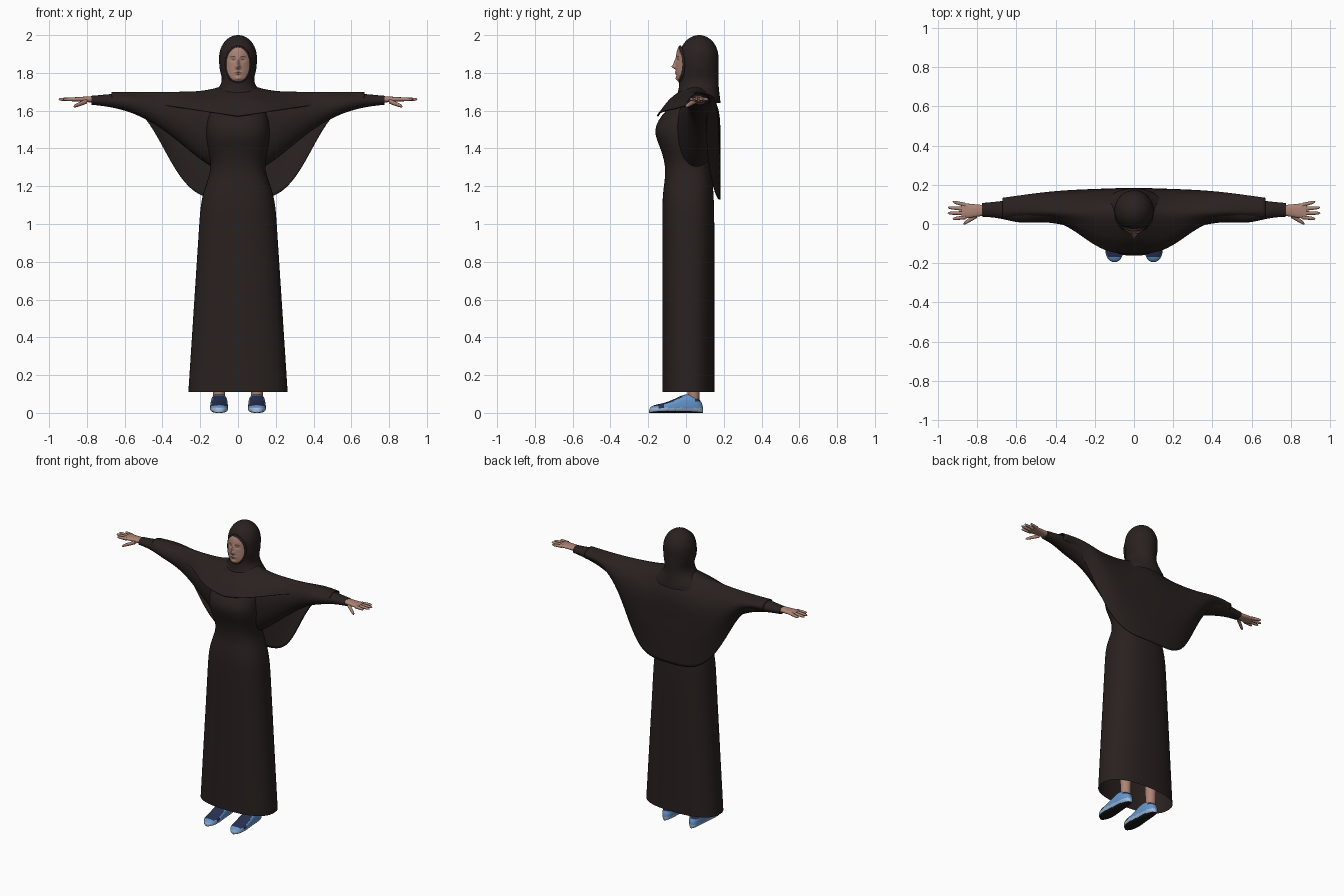
import bpy, bmesh, math

if "Cube" in bpy.data.objects:
    bpy.data.objects.remove(bpy.data.objects["Cube"], do_unlink=True)


def material(name, *rgb):
    m = bpy.data.materials.new(name)
    m.use_nodes = True
    m.diffuse_color = (*rgb, 1)
    bsdf = m.node_tree.nodes["Principled BSDF"]
    bsdf.inputs["Base Color"].default_value = (*rgb, 1)
    bsdf.inputs["Roughness"].default_value = .8
    return m


cloth = material("dark brown cloth", .022, .015, .014)
skin = material("skin", .42, .23, .18)
lip = material("lip", .33, .13, .11)
brow = material("brow", .12, .07, .05)
blue = material("shoe blue", .13, .3, .6)
navy = material("shoe navy", .02, .03, .08)
pale = material("sole pale blue", .36, .5, .7)
black = material("outsole black", .01, .01, .01)


def bell(value, centre, width, power=2):
    """Smooth bump of height one around the centre."""
    return math.exp(-abs((value - centre) / width) ** power)


def surface(name, point, rows, columns, mats, wrap=False, caps=False, rule=None, thickness=0):
    """Grid surface from point(u, v); wrap closes it along v."""
    bm = bmesh.new()
    count = columns if wrap else columns + 1
    grid = [[bm.verts.new(point(i / rows, j / columns)) for j in range(count)]
            for i in range(rows + 1)]
    for a, b in zip(grid, grid[1:]):
        for j in range(columns):
            k = (j + 1) % count
            bm.faces.new((a[j], a[k], b[k], b[j]))
    if caps:
        bm.faces.new(grid[0])
        bm.faces.new(grid[-1])
    bmesh.ops.remove_doubles(bm, verts=bm.verts, dist=1e-5)
    bmesh.ops.recalc_face_normals(bm, faces=bm.faces)
    bm.normal_update()
    if rule:
        for face in bm.faces:
            face.material_index = rule(face.calc_center_median(), face.normal)
    mesh = bpy.data.meshes.new(name)
    bm.to_mesh(mesh)
    bm.free()
    for m in mats:
        mesh.materials.append(m)
    ob = bpy.data.objects.new(name, mesh)
    bpy.context.collection.objects.link(ob)
    bpy.ops.object.select_all(action='DESELECT')
    ob.select_set(True)
    bpy.context.view_layer.objects.active = ob
    bpy.ops.object.shade_smooth_by_angle(angle=math.radians(50))
    if thickness:
        solid = ob.modifiers.new("thickness", 'SOLIDIFY')
        solid.thickness = thickness
        solid.offset = 0


def loft(name, section, axis, mats, power=2, side=1, rows=40, columns=48, **options):
    """section(u) gives the place on the axis, then low and high of both other axes."""
    def point(u, v):
        t, a_low, a_high, b_low, b_high = section(u)
        c, s = math.cos(v * math.tau), math.sin(v * math.tau)
        c = math.copysign(abs(c) ** (2 / power), c)
        s = math.copysign(abs(s) ** (2 / power), s)
        a = (a_low + a_high + c * (a_high - a_low)) / 2
        b = (b_low + b_high + s * (b_high - b_low)) / 2
        x, y, z = {'X': (t, a, b), 'Y': (a, t, b), 'Z': (a, b, t)}[axis]
        return side * x, y, z
    surface(name, point, rows, columns, mats, wrap=True, **options)


def spline(keys, t):
    """Smooth curve through the key points, t from zero to one."""
    last = len(keys) - 1
    i = min(int(t * last), last - 1)
    f = t * last - i
    near = [keys[max(0, min(last, i + d))] for d in (-1, 0, 1, 2)]
    return [b + f / 2 * (c - a + f * (2 * a - 5 * b + 4 * c - d + f * (3 * (b - c) + d - a)))
            for a, b, c, d in zip(*near)]


# Long dress, open at the hem, narrowed at the waist and full at the chest
def dress_section(u):
    z = .11 + 1.57 * u
    shoulder = bell(z, 1.75, .13)
    half = .27 - .065 * z - .04 * bell(z, 1.3, .12) - .06 * shoulder
    front = -.125 - .04 * bell(z, 1.5, .1) + .015 * bell(z, 1.28, .1) + .13 * shoulder
    return z, -half, half, front, .15 - .02 * bell(z, 1.4, .2)


loft("dress", dress_section, 'Z', [cloth], power=2.4, rows=60, columns=64)


# Hood with a domed crown and flared neck
def hood_section(u):
    drop = .36 * u * u
    z = 2 - drop
    dome = math.sqrt(1 - max(0, 1 - drop / .12) ** 2)
    flare = bell(z, 1.64, .06)
    half = .1 * dome - .015 * bell(z, 1.76, .05) + .07 * flare
    return z, -half, half, .07 - .105 * dome - .02 * flare, .07 + .102 * dome + .01 * flare


loft("hood", hood_section, 'Z', [cloth], columns=56)


# Cape: chest edge, over the shoulders, down the back to a rounded hem
def cape_point(u, v):
    x = .67 * abs(2 * u - 1)
    front_y = .03 - .18 * bell(x, 0, .3, 3)
    front_z = 1.57 + .15 * x
    top = 1.695 + .045 * bell(x, 0, .13)
    hem = 1.13 + .51 * (1 - bell(x, 0, .42, 4))
    back = .18 - .11 * x * x
    path = [(front_y, front_z),
            (.6 * front_y + .025, front_z + .62 * (top - front_z)),
            (.07, top),
            (back - .015, .8 * top + .2 * hem),
            (back, .45 * top + .55 * hem),
            (back - .05 * bell(x, .42, .2), hem)]
    y, z = spline(path, v)
    return math.copysign(x, u - .5), y, z


surface("cape", cape_point, 72, 40, [cloth], thickness=.006)

# Face with sculpted features
FACE_Z, FACE_HALF_WIDTH, FACE_HALF_HEIGHT = 1.845, .064, .093
# Features: push outward, distance from middle, height, width, tallness
FEATURES = {
    "nose_tip": (.02, 0, 1.832, .011, .011),
    "nose_bridge": (.012, 0, 1.853, .008, .02),
    "eye_socket": (-.008, .025, 1.87, .014, .009),
    "eyelid": (.004, .025, 1.87, .009, .005),
    "upper_lip": (.006, 0, 1.804, .017, .004),
    "lower_lip": (.006, 0, 1.795, .014, .004),
    "chin": (.008, 0, 1.77, .018, .01),
}


def face_point(u, v):
    r = min(u / .93, 1)
    across, up = r * math.cos(v * math.tau), r * math.sin(v * math.tau)
    x, z = FACE_HALF_WIDTH * across, FACE_Z + FACE_HALF_HEIGHT * up
    y = -.053 + .036 * across ** 2 + .014 * up ** 4
    for push, fx, fz, width, tall in FEATURES.values():
        y -= push * bell(abs(x), fx, width) * bell(z, fz, tall)
    # The outermost ring turns back under the hood
    return x, y + (.04 if u > .93 else 0), z


def face_rule(c, normal):
    x = abs(c.x)
    arch = abs(x - .028)
    if arch < .015 and abs(c.z - 1.886 + 4 * arch ** 2) < .0026:
        return 2
    if math.hypot((x - .025) / .01, (c.z - 1.87) / .0026) < 1:
        return 2
    return int(math.hypot(x / .019, (c.z - 1.8) / .007) < 1)


surface("face", face_point, 44, 96, [skin, lip, brow], wrap=True, rule=face_rule)


# Folded edge of the hood around the face
def rim_point(u, v):
    a, b = u * math.tau, v * math.tau
    r = .007 * math.cos(b)
    y = -.031 + .019 * math.cos(a) ** 2 + .008 * math.sin(b)
    return ((FACE_HALF_WIDTH + r) * math.cos(a), y,
            FACE_Z + (FACE_HALF_HEIGHT + r) * math.sin(a))


surface("hood_edge", rim_point, 56, 10, [cloth], wrap=True)


# Batwing sleeve narrowing to a cuff
def sleeve_section(u):
    x = .06 + .715 * u
    wing = bell(x, 0, .4)
    return (x, .04 - .1 * wing - .02 * bell(x, .58, .1), .1 + .045 * bell(x, .1, .58, 4),
            1.64 - .38 * wing, 1.69 - .012 * bell(x, .8, .1))


def palm_section(u):
    half = .018 - .008 * u
    return .75 + .13 * u, .045 - .02 * u, .095 + .012 * u, 1.66 - half, 1.66 + half


def leg_section(u):
    r = .03 + .015 * u
    return .05 + .4 * u, .1 - r, .1 + r, .04 - r, .04 + r


# Low shoe, rounded at toe and heel, rising towards the ankle
def shoe_section(u):
    u = (1 - math.cos(u * math.pi)) / 2
    rounding = math.sqrt(1 - abs(2 * u - 1) ** 4)
    half = (.052 - .012 * u) * rounding
    top = (.045 + .055 * bell(u, .75, .35)) * math.sqrt(rounding)
    return -.195 + .285 * u, .1 - half, .1 + half, 0, top


# Shoe colours: outsole, sole band, lacing, toe stripe and heel patch
def shoe_rule(c, normal):
    if normal.z < -.7 and c.z < .012:
        return 3
    if c.z < .026:
        return 2
    lacing = normal.z > .72 and -.17 < c.y < -.02
    stripe = -.145 < c.y < -.115
    heel = c.y > .05 and c.z > .06
    return int(lacing or stripe or heel)


def finger(name, start, end, radius, side):
    def section(u):
        x, y, z = (a + u * (b - a) for a, b in zip(start, end))
        r = radius * (1 - u / 4) * math.sqrt(1 - u ** 8)
        return x, y - r, y + r, z - r, z + r
    loft(name, section, 'X', [skin], side=side, rows=12, columns=12)


for label, side in (("left", 1), ("right", -1)):
    loft(label + "_sleeve", sleeve_section, 'X', [cloth], side=side, caps=True)
    loft(label + "_palm", palm_section, 'X', [skin], 2.4, side, rows=8, columns=24, caps=True)
    for i, part in enumerate(("index", "middle", "ring", "little")):
        spread = i - 1.5
        finger(f"{label}_{part}_finger", (.86, .066 + .021 * spread, 1.66),
               (.955 - .013 * spread ** 2, .07 + .029 * spread, 1.66), .0105, side)
    finger(label + "_thumb", (.8, .045, 1.65), (.872, 0, 1.622), .013, side)
    loft(label + "_leg", leg_section, 'Z', [skin], side=side, rows=8, columns=24)
    loft(label + "_shoe", shoe_section, 'Y', [blue, navy, pale, black], 2.8, side,
         rule=shoe_rule)
